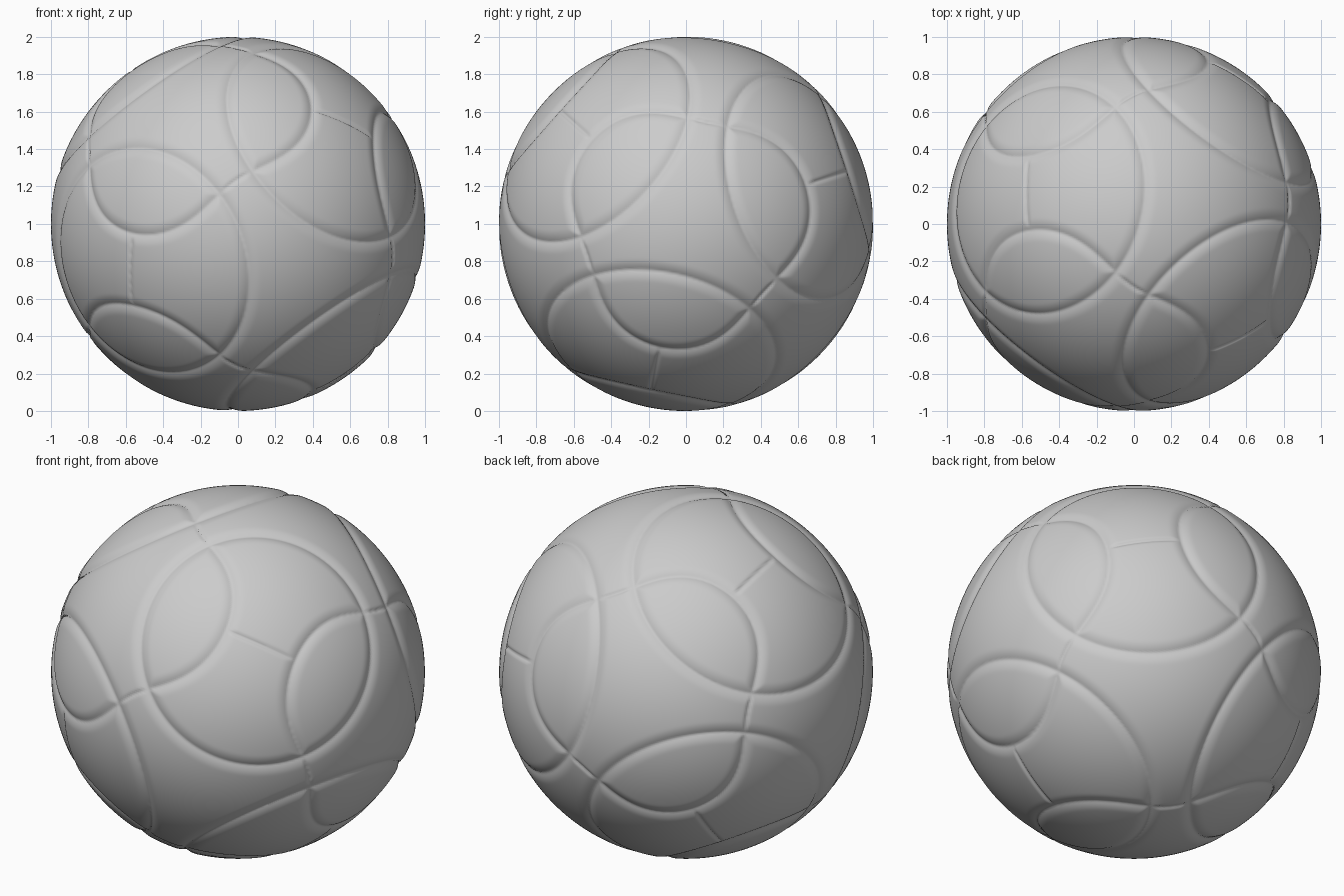
import bpy, bmesh
from math import radians, sin, cos, tan, acos, asin, atan2, sqrt, pi, hypot
from mathutils import Vector

if "Cube" in bpy.data.objects:
    bpy.data.objects.remove(bpy.data.objects["Cube"])

CUTS = 143                      # cube-sphere resolution
RING = radians(38.7)            # angular radius of the six round seams
HALF_LINK = radians(11.8)       # half length of the short straight seams

# the three two-fold axes of the panel layout
AXES = [Vector((1 / sqrt(3), sqrt(2 / 3) * cos(radians(a)), sqrt(2 / 3) * sin(radians(a))))
        for a in (18, 138, 258)]


def groove(d, width, depth):
    """Rounded V-shaped dip across a seam."""
    t = d / width
    return depth * (1 - t) ** 2 if t < 1 else 0.0


def seam_depth(p):
    # fold the point into one symmetric wedge of the ball
    q = [p.dot(a) for a in AXES]
    sign = 1 if q[0] * q[1] * q[2] >= 0 else -1
    c, b, a = sorted(abs(v) for v in q)
    c *= sign
    # round seam
    ring = acos(min(1, a)) - RING
    # rounded-triangle seam
    theta = acos(min(1, (a + b + c) / sqrt(3)))
    phi = atan2((b - c) / sqrt(2), (2 * a - b - c) / sqrt(6))
    r = 0.625 + 0.0625 * cos(3 * phi) - 0.007 * cos(6 * phi)
    tri = abs(theta - asin(r))
    # short straight seam joining two triangle corners
    link = hypot((b - c) / sqrt(2), max(0, asin(min(1, abs(b + c) / sqrt(2))) - HALF_LINK))
    # triangle seam is softly bevelled inside the ring, a thin cut outside
    k = min(1, max(0, 0.5 - ring / 0.06))
    return max(groove(abs(ring), 0.065, 0.015),
               groove(tri, 0.022 + 0.043 * k, 0.011 + 0.004 * k),
               groove(link, 0.022, 0.011))


# ball: evenly spread cube-sphere with the seams pressed in
bm = bmesh.new()
bmesh.ops.create_cube(bm, size=2)
bmesh.ops.subdivide_edges(bm, edges=bm.edges[:], cuts=CUTS, use_grid_fill=True)
for v in bm.verts:
    n = Vector([tan(max(-1, min(1, x)) * pi / 4) for x in v.co]).normalized()
    v.co = n * (1 - seam_depth(n)) + Vector((0, 0, 1))
for f in bm.faces:
    f.smooth = True
bmesh.ops.recalc_face_normals(bm, faces=bm.faces[:])
mesh = bpy.data.meshes.new("ball")
bm.to_mesh(mesh)
bm.free()
ball = bpy.data.objects.new("ball", mesh)
bpy.context.collection.objects.link(ball)
